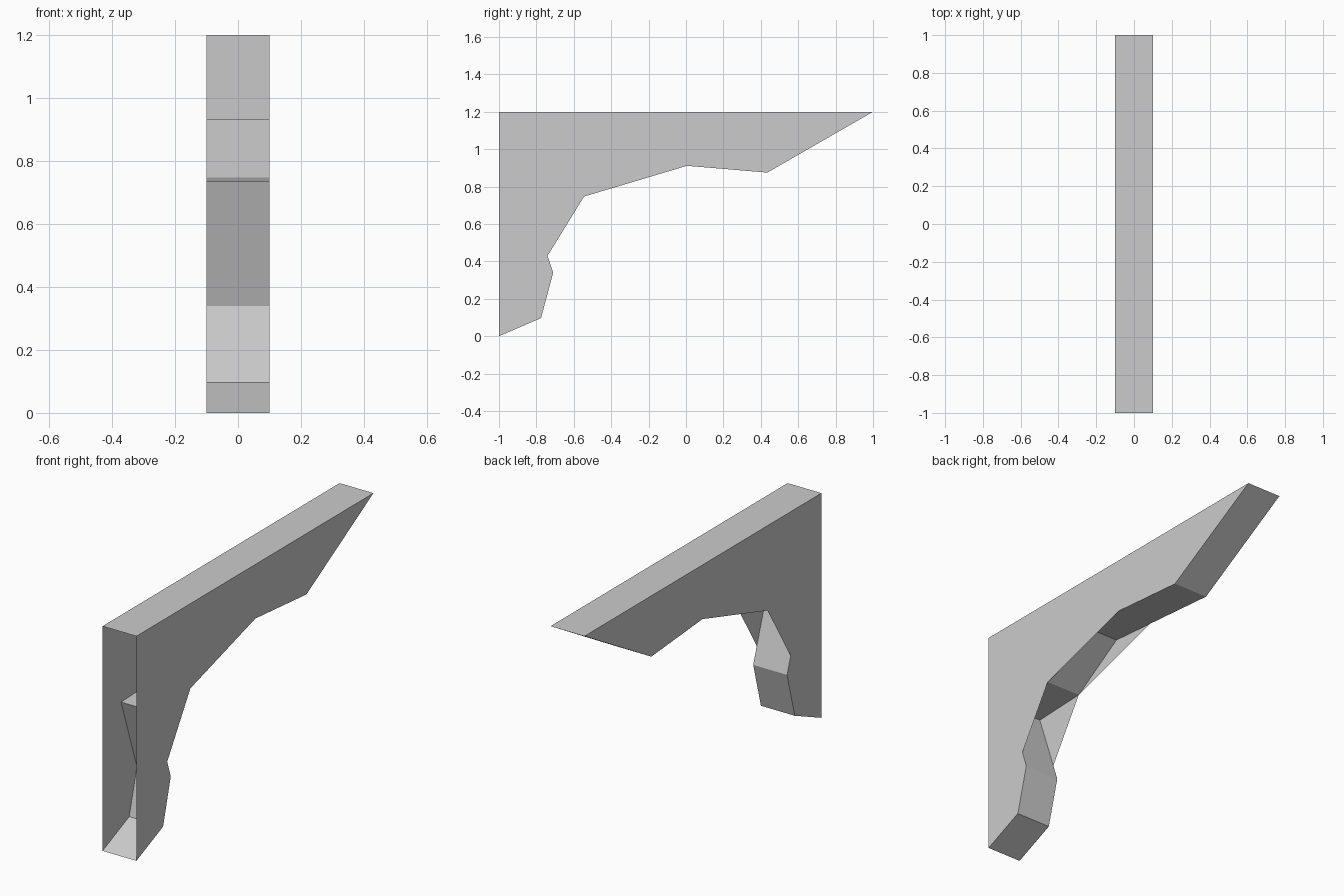
import bpy
import bmesh

cube = bpy.data.objects.get("Cube")
if cube:
    bpy.data.objects.remove(cube)

HALF_WIDTH = 0.1

# One plain grey for the whole bracket
grey = bpy.data.materials.new("plain grey")
grey.use_nodes = True
grey.diffuse_color = (0.6, 0.6, 0.6, 1)
grey.node_tree.nodes["Principled BSDF"].inputs["Base Color"].default_value = (0.6, 0.6, 0.6, 1)

# Side outline (y, z), and the underside path that folds in behind it
toe = [(-1, 0), (-0.775, 0.097), (-0.71, 0.34)]
nose = [(0.435, 0.875), (1, 1.2)]
panel_outline = [(-1, 1.2)] + toe + [(-0.74, 0.43), (-0.545, 0.747), (0.005, 0.911)] + nose
underside_path = toe + [(-0.844, 0.735), (-0.545, 0.747), (-0.254, 0.932)] + nose
top_path = [(1, 1.2), (-1, 1.2)]


def make_object(name, bm):
    mesh = bpy.data.meshes.new(name)
    bm.to_mesh(mesh)
    bm.free()
    mesh.materials.append(grey)
    obj = bpy.data.objects.new(name, mesh)
    bpy.context.collection.objects.link(obj)


def make_panel(name, x):
    bm = bmesh.new()
    face = bm.faces.new([bm.verts.new((x, y, z)) for y, z in panel_outline])
    face.normal_update()
    if face.normal.x * x < 0:
        face.normal_flip()
    make_object(name, bm)


def make_strip(name, path):
    bm = bmesh.new()
    rows = [[bm.verts.new((x, y, z)) for x in (-HALF_WIDTH, HALF_WIDTH)] for y, z in path]
    for (a, b), (c, d) in zip(rows, rows[1:]):
        bm.faces.new((a, c, d, b))
    make_object(name, bm)


# Two flat sides, a top plate and a folded underside; the front stays open
make_panel("left_side_panel", HALF_WIDTH)
make_panel("right_side_panel", -HALF_WIDTH)
make_strip("top_plate", top_path)
make_strip("folded_underside", underside_path)
